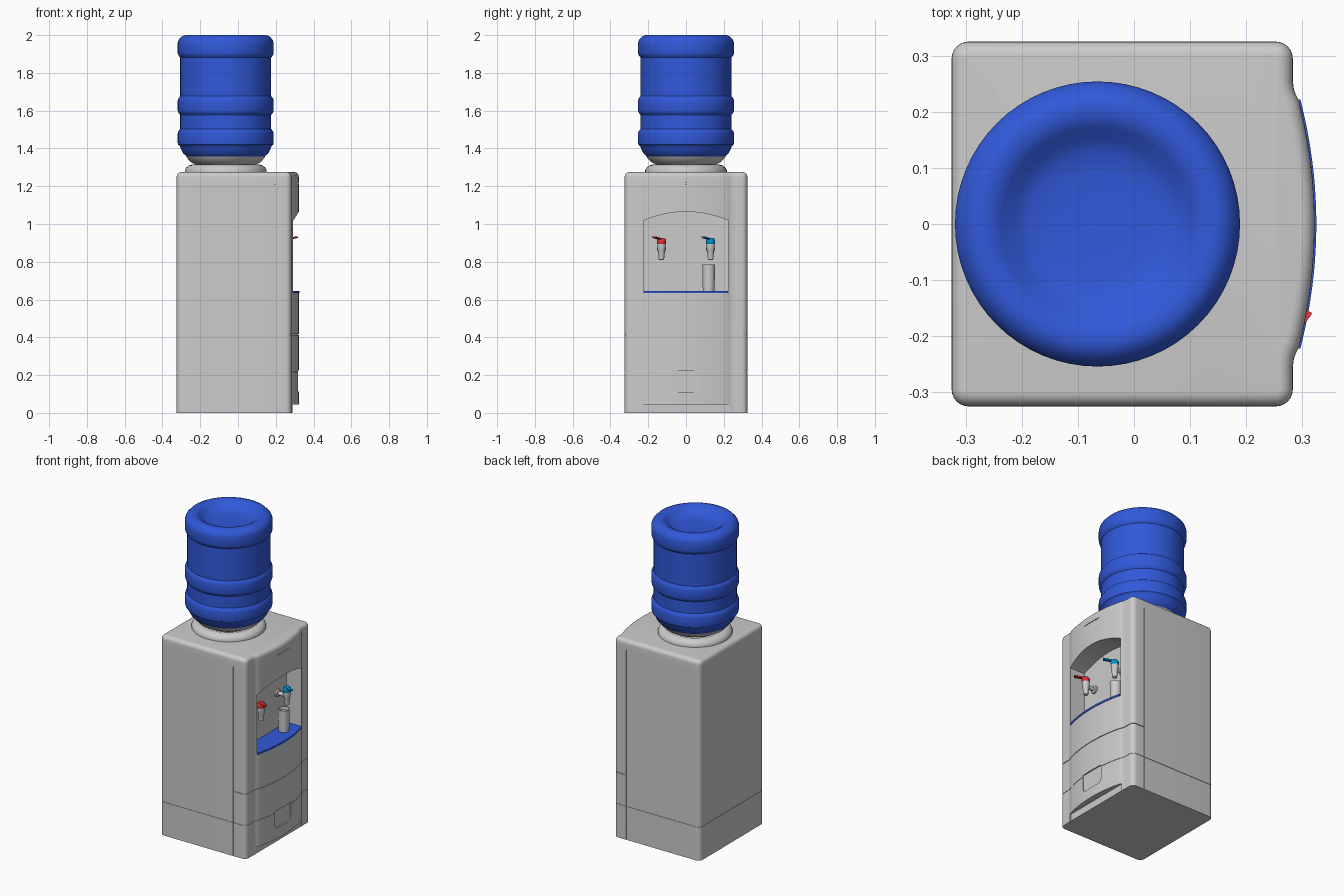
import bpy, bmesh, math
from mathutils import Vector

if "Cube" in bpy.data.objects:
    bpy.data.objects.remove(bpy.data.objects["Cube"])

def material(name, col):
    m = bpy.data.materials.new(name)
    m.diffuse_color = (*col, 1)
    m.use_nodes = True
    m.node_tree.nodes["Principled BSDF"].inputs["Base Color"].default_value = m.diffuse_color
    return m

BLUE = material("bottle_blue", (0.03, 0.10, 0.70))
RED = material("hot_red", (0.75, 0.03, 0.03))
CYAN = material("cold_blue", (0.0, 0.30, 0.65))

def loft(name, rings, mat=None):
    """Join equal-length closed rings of points, capping both ends."""
    bm = bmesh.new()
    loops = [[bm.verts.new(p) for p in r] for r in rings]
    n = len(loops[0])
    for a, b in zip(loops, loops[1:]):
        for i in range(n):
            j = (i + 1) % n
            bm.faces.new((a[i], a[j], b[j], b[i]))
    bm.faces.new(loops[0][::-1])
    bm.faces.new(loops[-1])
    bmesh.ops.recalc_face_normals(bm, faces=bm.faces)
    me = bpy.data.meshes.new(name)
    bm.to_mesh(me)
    bm.free()
    ob = bpy.data.objects.new(name, me)
    bpy.context.collection.objects.link(ob)
    if mat:
        me.materials.append(mat)
    return ob

def smooth(ob, angle=35):
    bpy.ops.object.select_all(action='DESELECT')
    ob.select_set(True)
    bpy.context.view_layer.objects.active = ob
    bpy.ops.object.shade_smooth_by_angle(angle=math.radians(angle))

def lathe(name, prof, centre, mat=None, n=32, along_x=False):
    """Turn (radius, height) points about a vertical or x-directed axis."""
    cx, cy, cz = centre
    rings = []
    for r, h in prof:
        ring = []
        for i in range(n):
            a = math.tau * i / n
            u, v = r * math.cos(a), r * math.sin(a)
            ring.append((cx + h, cy + u, cz + v) if along_x else (cx + u, cy + v, cz + h))
        rings.append(ring)
    ob = loft(name, rings, mat)
    smooth(ob)
    return ob

def prism_x(name, yz, x0, x1):
    return loft(name, [[(x, y, z) for y, z in yz] for x in (x0, x1)])

def rect(y, z0, z1):
    return [(-y, z0), (y, z0), (y, z1), (-y, z1)]

def cut(ob, cutter):
    cutter.hide_render = True
    m = ob.modifiers.new("cut", 'BOOLEAN')
    m.operation, m.solver, m.object = 'DIFFERENCE', 'EXACT', cutter
    bpy.context.view_layer.objects.active = ob
    bpy.ops.object.modifier_apply(modifier=m.name)
    bpy.data.objects.remove(cutter)

# Cabinet plan: bowed front, rounded corners, seam points on the sides
def bow(y):
    return 0.322 - 0.028 * (y / 0.22) ** 2

def arc(cx, cy, r, a0, a1, n=6):
    return [(cx + r * math.cos(math.radians(a0 + (a1 - a0) * i / n)),
             cy + r * math.sin(math.radians(a0 + (a1 - a0) * i / n))) for i in range(n + 1)]

half = [(bow(0.22 * i / 10), 0.22 * i / 10) for i in range(11)]
half += [(0.289, 0.229), (0.285, 0.240), (0.283, 0.255)]
half += arc(0.253, 0.295, 0.030, 0, 90)
half += [(0.197, 0.325), (0.1965, 0.325), (0.1935, 0.325), (0.193, 0.325)]
half += arc(-0.295, 0.295, 0.030, 90, 180)
plan = [Vector(p) for p in half + [(x, -y) for x, y in half[:0:-1]]]

def plan_ring(z, inset=0, front_only=False, seam=0.004):
    ring, n = [], len(plan)
    for i, p in enumerate(plan):
        e1, e2 = (p - plan[i - 1]).normalized(), (plan[(i + 1) % n] - p).normalized()
        t = (e1 + e2).normalized()
        miter = 1 / max(0.5, t.dot(e1))
        d = 0 if front_only and p.x < 0.195 else inset
        if 0.1934 < p.x < 0.1966:
            d = max(d, seam)
        q = p + Vector((-t.y, t.x)) * d * miter
        ring.append((q.x, q.y, z))
    return ring

# Cabinet shell with grooves between panels and a rounded top edge
rings = [plan_ring(0)]
for z, depth, front in ((0.215, 0.002, False), (0.415, 0.004, True)):
    rings += [plan_ring(z - 0.002), plan_ring(z - 0.0015, depth, front),
              plan_ring(z + 0.0015, depth, front), plan_ring(z + 0.002)]
rings += [plan_ring(1.21), plan_ring(1.212, 0, False, 0)]
R = 0.026
for i in range(7):
    a = math.pi / 2 * i / 6
    rings.append(plan_ring(1.275 - R + R * math.sin(a), R * (1 - math.cos(a)), False, 0))
cabinet = loft("cabinet", rings)

# Arched niche, toe undercut, grip recess and top slot
arch = [(-0.225, 0.635), (0.225, 0.635)]
arch += [(0.225 - 0.45 * i / 20, 1.018 + 0.047 * (1 - (1 - i / 10) ** 2)) for i in range(21)]
cut(cabinet, prism_x("niche_cutter", arch, 0.187, 0.5))
cut(cabinet, prism_x("toe_cutter", rect(0.232, -0.1, 0.045), 0.2835, 0.5))
grip = arc(-0.055, 0.135, 0.025, 180, 270) + arc(0.055, 0.135, 0.025, 270, 360)
grip += [(0.08, 0.225), (-0.08, 0.225)]
cut(cabinet, prism_x("grip_cutter", grip, 0.313, 0.5))
cut(cabinet, prism_x("slot_cutter", rect(0.065, 1.213, 1.217), 0.314, 0.5))
smooth(cabinet)

# Blue drip tray
edge = [(bow(y) + 0.003, y) for y in [-0.222 + 0.444 * i / 20 for i in range(21)]]
tray_plan = [(0.188, -0.222)] + edge + [(0.188, 0.222)]
tray = loft("drip_tray", [[(x, y, z) for x, y in tray_plan] for z in (0.634, 0.646)], BLUE)
smooth(tray)

# Taps with coloured caps and diagonal levers
def tap(name, y, mat):
    x = 0.255
    lathe(name + "_tap_spout", [(0.011, 0.81), (0.014, 0.812), (0.019, 0.86), (0.022, 0.868),
                                (0.022, 0.895)], (x, y, 0), n=24)
    lathe(name + "_tap_pipe", [(0.024, 0), (0.024, 0.012), (0.012, 0.014), (0.012, 0.065)],
          (0.186, y, 0.868), n=24, along_x=True)
    lathe(name + "_tap_cap", [(0.022, 0.893), (0.024, 0.896), (0.024, 0.915), (0.017, 0.925)],
          (x, y, 0), mat, 24)
    d = Vector((0.06, -0.042, 0)).normalized()
    s = Vector((-d.y, d.x, 0))
    sections = []
    for t, w, z in ((-0.012, 0.012, 0.918), (0.03, 0.010, 0.924), (0.068, 0.012, 0.930)):
        c = Vector((x, y, z)) + d * t
        sections.append([c + s * a * w + Vector((0, 0, b * 0.004))
                         for a, b in ((-1, -1), (1, -1), (1, 1), (-1, 1))])
    loft(name + "_tap_lever", sections, mat)

tap("hot", -0.13, RED)
tap("cold", 0.13, CYAN)

# Cup standing on the tray
lathe("cup", [(0.031, 0.645), (0.034, 0.785), (0.031, 0.785), (0.029, 0.765)], (0.24, 0.12, 0))

# Collar and the bottle seat
B = (-0.065, 0, 0)
lathe("collar", [(0.216, 1.273), (0.216, 1.284), (0.210, 1.298), (0.195, 1.310), (0.175, 1.315),
                 (0.165, 1.312)], B, n=64)
lathe("bottle_seat", [(0.145, 1.305), (0.160, 1.315), (0.185, 1.328), (0.205, 1.350),
                      (0.209, 1.357), (0.190, 1.357)], B, n=64)

# Ribbed bottle with dished end
lathe("bottle", [(0.185, 1.345), (0.205, 1.356), (0.226, 1.375), (0.238, 1.400), (0.243, 1.412),
                 (0.252, 1.420), (0.254, 1.430), (0.254, 1.480), (0.251, 1.490), (0.241, 1.503),
                 (0.241, 1.578), (0.251, 1.590), (0.254, 1.600), (0.254, 1.655), (0.251, 1.664),
                 (0.241, 1.677), (0.241, 1.882), (0.251, 1.894), (0.254, 1.904), (0.254, 1.960),
                 (0.249, 1.975), (0.232, 1.993), (0.215, 2.000), (0.190, 1.998), (0.172, 1.988),
                 (0.150, 1.968), (0.125, 1.957), (0.090, 1.953), (0.03, 1.952)], B, BLUE, 64)
